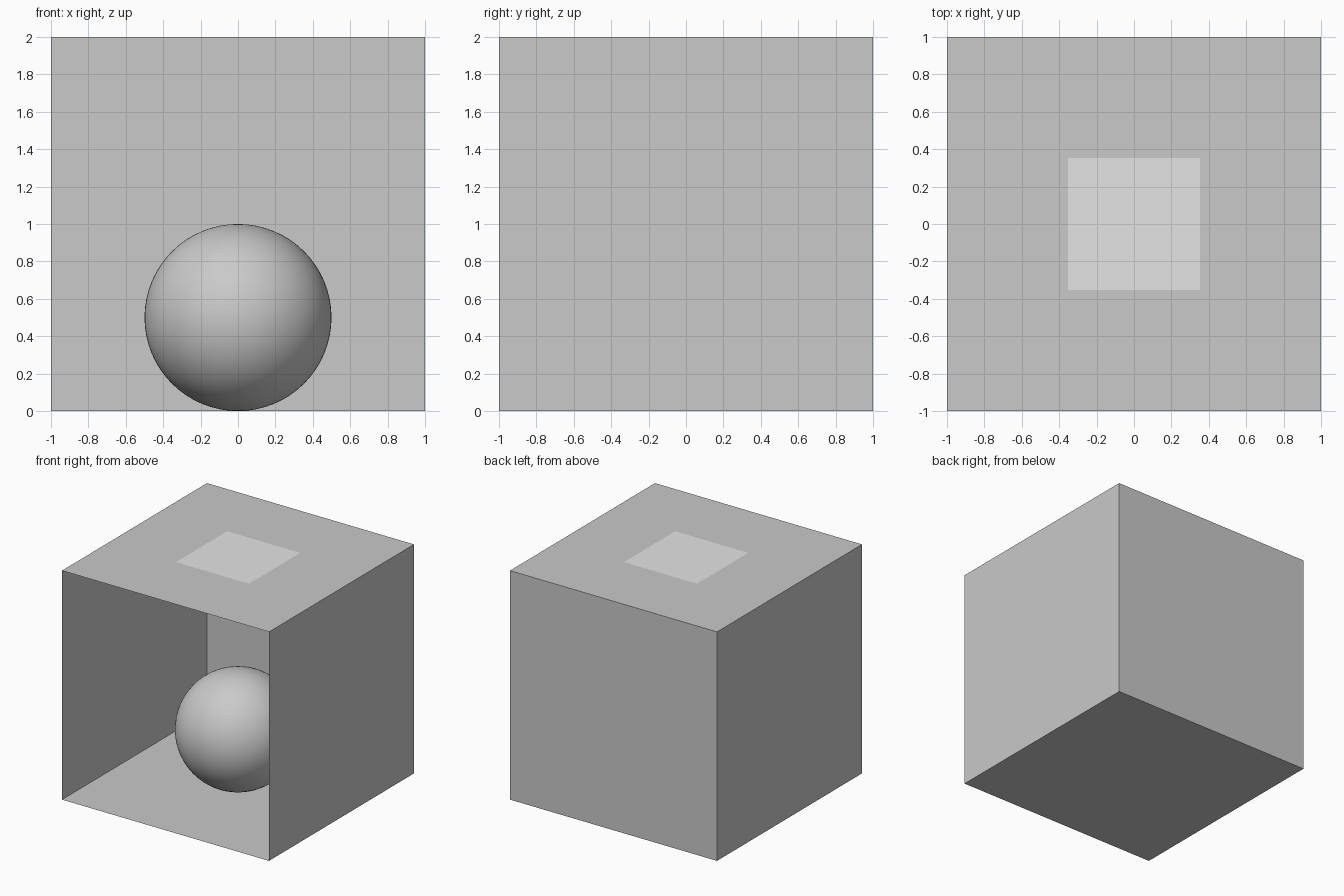
import bpy, bmesh

if "Cube" in bpy.data.objects:
    bpy.data.objects.remove(bpy.data.objects["Cube"])

def material(name, v):
    m = bpy.data.materials.new(name)
    m.diffuse_color = (v, v, v, 1)
    m.use_nodes = True
    m.node_tree.nodes["Principled BSDF"].inputs["Base Color"].default_value = m.diffuse_color
    return m

grey = material("wall grey", 0.588)
light = material("light panel grey", 0.78)

def sheet(name, corners, mats=(grey,)):
    """Single flat sheet from four corners."""
    me = bpy.data.meshes.new(name)
    me.from_pydata(corners, [], [(0, 1, 2, 3)])
    for m in mats:
        me.materials.append(m)
    ob = bpy.data.objects.new(name, me)
    bpy.context.collection.objects.link(ob)
    return ob

# Thin-walled room, open at the front
sheet("floor", [(-1, -1, 0), (1, -1, 0), (1, 1, 0), (-1, 1, 0)])
sheet("back_wall", [(-1, 1, 0), (1, 1, 0), (1, 1, 2), (-1, 1, 2)])
for side, x in (("left", -1), ("right", 1)):
    sheet(side + "_wall", [(x, -1, 0), (x, 1, 0), (x, 1, 2), (x, -1, 2)])

# Ceiling with a square light panel set flush in the middle
half = 0.353
ceiling = sheet("ceiling", [(-1, -1, 2), (1, -1, 2), (1, 1, 2), (-1, 1, 2)], (grey, light))
bm = bmesh.new()
bm.from_mesh(ceiling.data)
bm.faces.ensure_lookup_table()
panel = bm.faces[0]
bmesh.ops.inset_region(bm, faces=[panel], thickness=1 - half, use_boundary=True,
                       use_even_offset=True)
for f in bm.faces:
    f.material_index = int(max(abs(v.co.x) for v in f.verts) < 0.5)
bm.to_mesh(ceiling.data)
bm.free()

# Ball resting on the floor
bpy.ops.mesh.primitive_uv_sphere_add(segments=64, ring_count=32, radius=0.5, location=(0, 0, 0.5))
ball = bpy.context.object
ball.name = "ball"
ball.data.materials.append(grey)
bpy.ops.object.shade_smooth()
